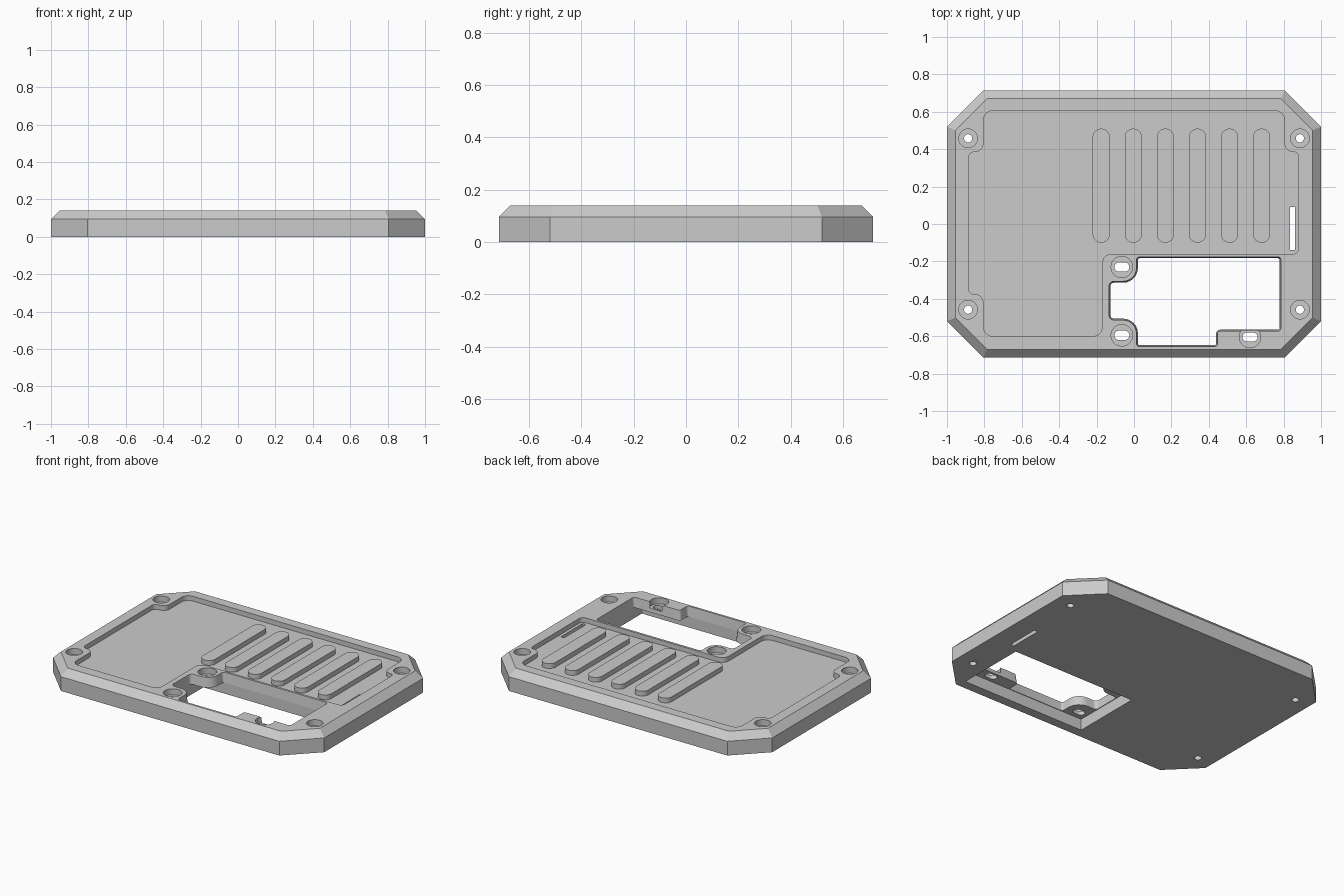
import bpy, bmesh
from math import pi, cos, sin, tan, atan2
from mathutils import Vector

old = bpy.data.objects.get("Cube")
if old:
    bpy.data.objects.remove(old, do_unlink=True)

grey = bpy.data.materials.new("plain grey")
grey.use_nodes = True
GREY = (0.6, 0.6, 0.6, 1)
grey.diffuse_color = GREY
grey.node_tree.nodes["Principled BSDF"].inputs["Base Color"].default_value = GREY


def rounded(corners, steps=6):
    """Round each (x, y, radius) corner of a counter-clockwise outline."""
    pts = []
    for i, (x, y, r) in enumerate(corners):
        p = Vector((x, y))
        if r == 0:
            pts.append(p)
            continue
        a = (Vector(corners[i - 1][:2]) - p).normalized()
        b = (Vector(corners[(i + 1) % len(corners)][:2]) - p).normalized()
        half = a.angle(b) / 2
        centre = p + (a + b).normalized() * (r / sin(half))
        start = p + a * (r / tan(half)) - centre
        end = p + b * (r / tan(half)) - centre
        first = atan2(start.y, start.x)
        sweep = atan2(start.x * end.y - start.y * end.x, start.dot(end))
        for k in range(steps + 1):
            t = first + sweep * k / steps
            pts.append(centre + Vector((r * cos(t), r * sin(t))))
    return pts


def stadium(x, y, w, h):
    """Outline with round ends; equal sides give a circle."""
    r = min(w, h) / 2
    dx, dy = w / 2 - r, h / 2 - r
    pts = []
    for k in range(32):
        t = 2 * pi * (k + 0.5) / 32
        c, s = cos(t), sin(t)
        pts.append(Vector((x + r * c + (dx if c > 0 else -dx),
                           y + r * s + (dy if s > 0 else -dy))))
    return pts


def inset(pts, d):
    """Move a counter-clockwise outline inward with mitred corners."""
    out = []
    for i, p in enumerate(pts):
        e1 = (p - pts[i - 1]).normalized()
        e2 = (pts[(i + 1) % len(pts)] - p).normalized()
        n1, n2 = Vector((-e1.y, e1.x)), Vector((-e2.y, e2.x))
        out.append(p + (n1 + n2) * (d / (1 + n1.dot(n2))))
    return out


def prism(name, pts, levels):
    """Solid through (height, inset) levels of one outline."""
    bm = bmesh.new()
    rings = [[bm.verts.new((p.x, p.y, z)) for p in inset(pts, d)] for z, d in levels]
    n = len(pts)
    for lo, hi in zip(rings, rings[1:]):
        for i in range(n):
            j = (i + 1) % n
            bm.faces.new((lo[i], lo[j], hi[j], hi[i]))
    bm.faces.new(rings[0][::-1])
    bm.faces.new(rings[-1])
    mesh = bpy.data.meshes.new(name)
    bm.to_mesh(mesh)
    bm.free()
    mesh.materials.append(grey)
    ob = bpy.data.objects.new(name, mesh)
    bpy.context.collection.objects.link(ob)
    return ob


def volume(mesh):
    bm = bmesh.new()
    bm.from_mesh(mesh)
    v = bm.calc_volume(signed=True)
    bm.free()
    return v


def cut(pts, levels):
    """Subtract a prism from the cover plate, keeping the first sound result."""
    cutter = prism("cutter", pts, levels)
    cutter.hide_render = True
    before = volume(plate.data)
    mod = plate.modifiers.new("cut", 'BOOLEAN')
    mod.operation, mod.object = 'DIFFERENCE', cutter
    for solver in ('MANIFOLD', 'EXACT', 'FLOAT'):
        mod.solver = solver
        graph = bpy.context.evaluated_depsgraph_get()
        mesh = bpy.data.meshes.new_from_object(plate.evaluated_get(graph), depsgraph=graph)
        if 0.7 < volume(mesh) / before < 0.9999:
            plate.data = mesh
            break
    plate.modifiers.clear()
    bpy.data.objects.remove(cutter, do_unlink=True)


TOP, FLOOR, BORE, TAB = 0.14, 0.108, 0.1, 0.075
THROUGH = [(-0.1, 0), (0.3, 0)]

# Eight-sided cover plate with a chamfered top rim
octagon = [(0.805, -0.715), (1, -0.52), (1, 0.52), (0.805, 0.715),
           (-0.805, 0.715), (-1, 0.52), (-1, -0.52), (-0.805, -0.715)]
plate = prism("cover_plate", [Vector(p) for p in octagon],
              [(0, 0), (0.095, 0), (TOP, 0.045)])

# Shallow recess in the top, stepping round the screw bosses
recess = [(-0.805, -0.6, 0.05), (-0.17, -0.6, 0.05), (-0.17, -0.16, 0.05),
          (0.88, -0.16, 0.03), (0.88, 0.385, 0.025), (0.805, 0.385, 0.045),
          (0.805, 0.605, 0.05), (-0.805, 0.605, 0.05), (-0.805, 0.385, 0.045),
          (-0.885, 0.385, 0.03), (-0.885, -0.375, 0.03), (-0.805, -0.375, 0.045)]
cut(rounded(recess), [(FLOOR, 0), (0.3, 0)])

# Window: square pocket below, drafted opening with mounting tabs above
pocket = [(-0.13, -0.652, 0), (0.782, -0.652, 0), (0.782, -0.179, 0), (-0.13, -0.179, 0)]
cut(rounded(pocket), [(-0.1, 0), (TAB, 0)])
window = [(0.012, -0.657, 0.018), (0.448, -0.657, 0.018), (0.448, -0.574, 0.012),
          (0.787, -0.574, 0.018), (0.787, -0.174, 0.018), (0.012, -0.174, 0.018),
          (0.012, -0.305, 0.07), (-0.135, -0.305, 0.028),
          (-0.135, -0.515, 0.028), (0.012, -0.515, 0.07)]
cut(rounded(window), [(0.05, 0.012), (0.15, 0)])

# Countersunk corner screw holes
for sx in (-1, 1):
    for sy in (-1, 1):
        cut(stadium(0.887 * sx, 0.458 * sy, 0.1, 0.1), [(BORE, 0), (0.3, 0)])
        cut(stadium(0.887 * sx, 0.458 * sy, 0.044, 0.044), THROUGH)

# Oval screw holes in the three window tabs
for x, y in ((-0.065, -0.23), (-0.065, -0.595), (0.62, -0.604)):
    cut(stadium(x, y, 0.115, 0.115), [(BORE, 0), (0.3, 0)])
    cut(stadium(x, y, 0.08, 0.05), THROUGH)

# Narrow slot beside the window
cut(rounded([(0.835, -0.14, 0), (0.86, -0.14, 0), (0.86, 0.09, 0), (0.835, 0.09, 0)]), THROUGH)

# Row of raised round-ended ribs on the recess floor
parts = [plate]
for i in range(6):
    parts.append(prism(f"rib_{i + 1}", stadium(-0.175 + 0.1715 * i, 0.205, 0.092, 0.61),
                       [(FLOOR - 0.01, 0), (TOP, 0)]))

for ob in parts:
    bpy.ops.object.select_all(action='DESELECT')
    ob.select_set(True)
    bpy.context.view_layer.objects.active = ob
    bpy.ops.object.shade_smooth_by_angle()
